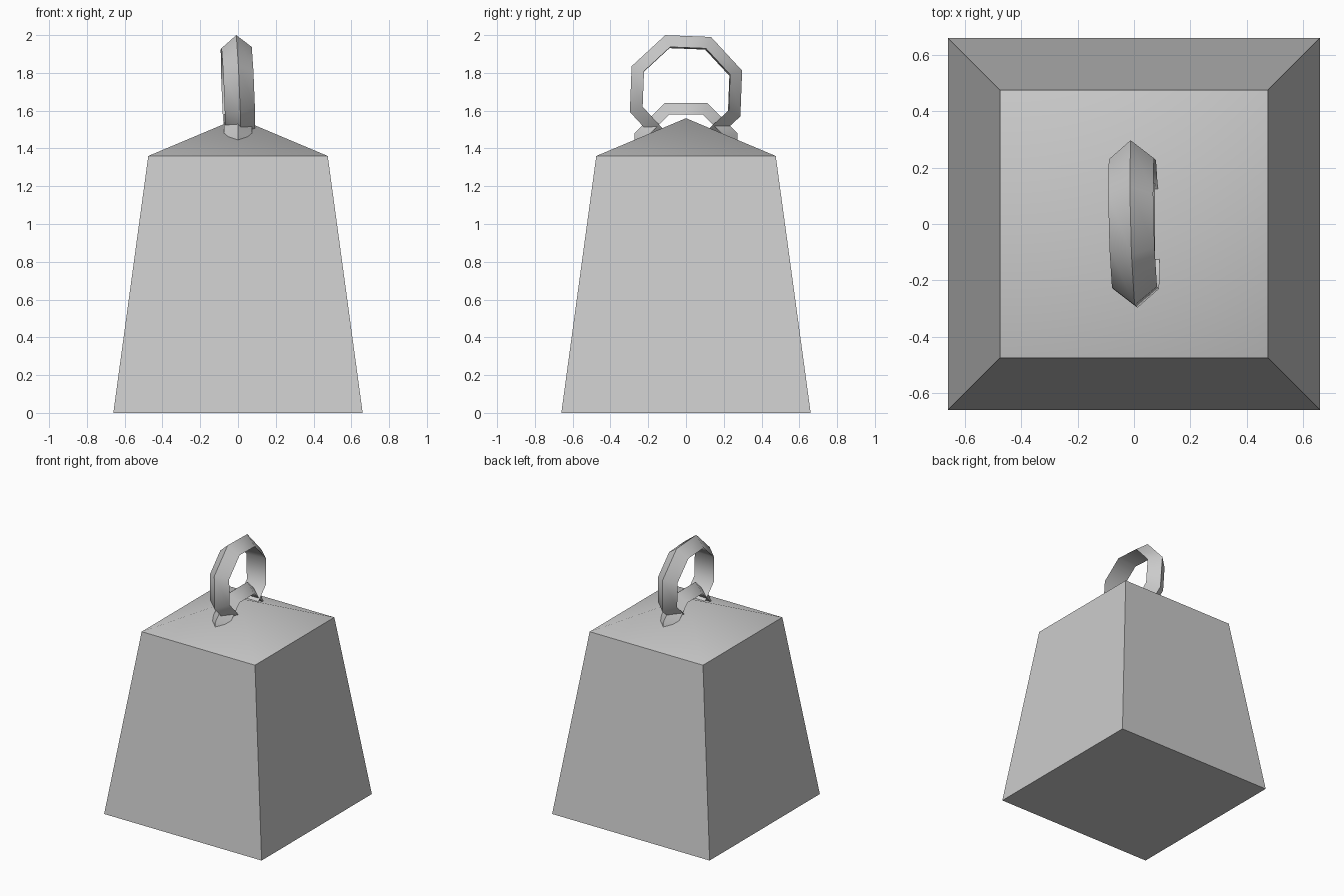
import bpy, bmesh
from math import radians, cos, sin, pi

if "Cube" in bpy.data.objects:
    bpy.data.objects.remove(bpy.data.objects["Cube"])


def make(name, verts, faces):
    mesh = bpy.data.meshes.new(name)
    bm = bmesh.new()
    vs = [bm.verts.new(v) for v in verts]
    for f in faces:
        bm.faces.new([vs[i] for i in f])
    bmesh.ops.recalc_face_normals(bm, faces=bm.faces[:])
    bm.to_mesh(mesh)
    bm.free()
    ob = bpy.data.objects.new(name, mesh)
    bpy.context.collection.objects.link(ob)
    return ob


def smooth(ob, angle):
    bpy.ops.object.select_all(action='DESELECT')
    ob.select_set(True)
    bpy.context.view_layer.objects.active = ob
    bpy.ops.object.shade_smooth_by_angle(angle=radians(angle))


def square(half, z):
    return [(sx * half, sy * half, z) for sx, sy in ((-1, -1), (1, -1), (1, 1), (-1, 1))]


def ring(name, z, outer, inner, half_width, rot):
    # octagonal ring in the yz plane with a triangular section, ridge outwards
    section = [(0, outer), (half_width, inner), (-half_width, inner)]
    verts, faces = [], []
    for i in range(8):
        a = pi / 8 + i * pi / 4
        verts += [(x, r * cos(a), r * sin(a)) for x, r in section]
        for k in range(3):
            m, j = (k + 1) % 3, (i + 1) % 8
            faces.append((i * 3 + k, i * 3 + m, j * 3 + m, j * 3 + k))
    ob = make(name, verts, faces)
    ob.location.z = z
    ob.rotation_euler = [radians(d) for d in rot]
    smooth(ob, 50)
    return ob


# tapered weight with a low pyramid cap
weight = make("weight_body",
              square(0.66, 0) + square(0.475, 1.36) + [(0, 0, 1.56)],
              [(3, 2, 1, 0)]
              + [(i, (i + 1) % 4, 4 + (i + 1) % 4, 4 + i) for i in range(4)]
              + [(4 + i, 4 + (i + 1) % 4, 8) for i in range(4)])
smooth(weight, 35)

# hanging ring and the half-buried loop that holds it
ring("hanging_ring", 1.7025, 0.317, 0.247, 0.08, (-2.3, -2.3, 1.5))
ring("anchor_loop", 1.367, 0.295, 0.23, 0.075, (0, 0, 0))
